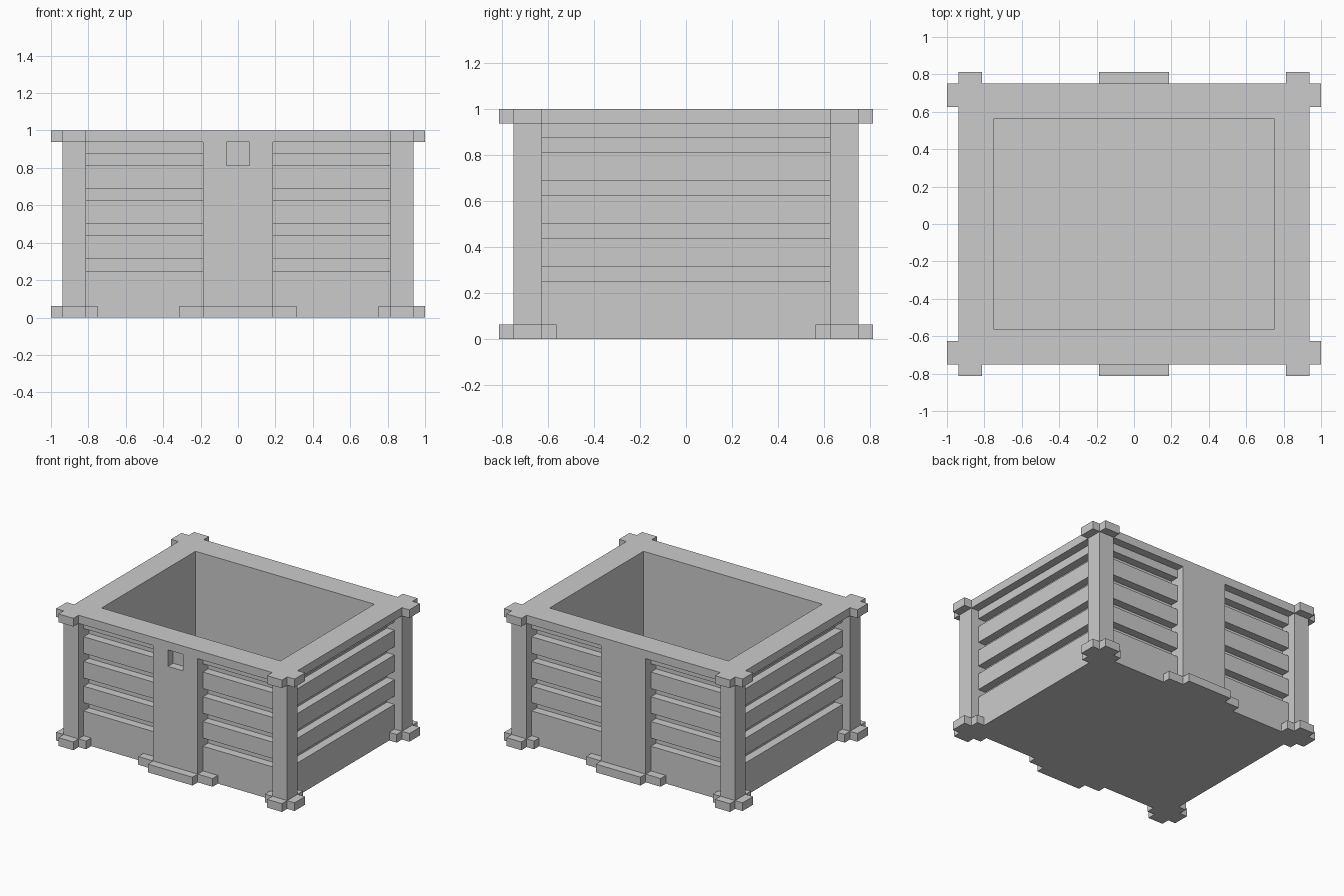
import bpy, bmesh
from mathutils import Vector

if "Cube" in bpy.data.objects:
    bpy.data.objects.remove(bpy.data.objects["Cube"])

U = 1 / 16  # the crate sits on a 1/16 unit grid; all sizes below are in grid units


def add_box(bm, lo, hi):
    lo, hi = Vector(lo) * U, Vector(hi) * U
    verts = bmesh.ops.create_cube(bm, size=1)["verts"]
    bmesh.ops.scale(bm, vec=hi - lo, verts=verts)
    bmesh.ops.translate(bm, vec=(lo + hi) / 2, verts=verts)


def make_object(name, bm, mirror=""):
    bmesh.ops.recalc_face_normals(bm, faces=bm.faces)
    mesh = bpy.data.meshes.new(name)
    bm.to_mesh(mesh)
    bm.free()
    obj = bpy.data.objects.new(name, mesh)
    bpy.context.collection.objects.link(obj)
    if mirror:
        mod = obj.modifiers.new("Mirror", "MIRROR")
        mod.use_axis = ["x" in mirror, "y" in mirror, False]
        mod.use_mirror_merge = False
    return obj


def boxes(name, spans, mirror=""):
    bm = bmesh.new()
    for lo, hi in spans:
        add_box(bm, lo, hi)
    return make_object(name, bm, mirror)


def faces_facing(bm, z):
    bm.normal_update()
    return [f for f in bm.faces if f.normal.z * z > 0.9]


# Inner tub: thin walls and a floor
bm = bmesh.new()
add_box(bm, (-13, -10, 0), (13, 10, 15))
top = faces_facing(bm, 1)
bmesh.ops.inset_region(bm, faces=top, thickness=U, use_even_offset=True)
well = bmesh.ops.extrude_discrete_faces(bm, faces=top)["faces"]
bmesh.ops.translate(bm, vec=(0, 0, -14 * U), verts=well[0].verts)
make_object("tub", bm)

# Top rim: flat rectangular ring
bm = bmesh.new()
add_box(bm, (-15, -12, 15), (15, 12, 16))
caps = faces_facing(bm, 1) + faces_facing(bm, -1)
bmesh.ops.inset_individual(bm, faces=caps, thickness=3 * U, use_even_offset=True)
inner_edges = [e for f in caps for e in f.edges]
bmesh.ops.delete(bm, geom=caps, context="FACES_ONLY")
bmesh.ops.bridge_loops(bm, edges=inner_edges)
make_object("top_rim", bm)

# Horizontal boards: a tall bottom board, three slats and a half slat under the rim
boards = [(0, 4), (5, 7), (8, 10), (11, 13), (14, 15)]
boxes("long_side_boards", [((3, 10, a), (13, 11, b)) for a, b in boards], "xy")
boxes("short_side_boards", [((13, -10, a), (14, 10, b)) for a, b in boards], "x")

# Corner posts with lugs on the rim and on the feet
boxes("corner_posts", [((13, 10, 0), (15, 12, 15))], "xy")
boxes("rim_lugs", [((15, 10, 15), (16, 12, 16)),
                   ((13, 12, 15), (15, 13, 16))], "xy")
boxes("corner_feet", [((15, 10, 0), (16, 12, 1)),
                      ((13, 12, 0), (15, 13, 1)),
                      ((12, 11, 0), (13, 12, 1)),
                      ((14, 9, 0), (15, 10, 1))], "xy")

# Centre panels, the front one with a square latch recess
boxes("back_panel", [((-3, 10, 0), (3, 12, 15))])
front = boxes("front_panel", [((-3, -12, 0), (3, -10, 15))])
cutter = boxes("latch_cutter", [((-1, -13, 13), (1, -11, 15.5))])
cutter.hide_render = True
cutter.display_type = "WIRE"
cut = front.modifiers.new("Latch", "BOOLEAN")
cut.operation = "DIFFERENCE"
cut.solver = "EXACT"
cut.object = cutter

# Stepped feet below the centre panels
boxes("centre_feet", [((-3, 12, 0), (3, 13, 1)),
                      ((3, 11, 0), (5, 12, 1)),
                      ((-5, 11, 0), (-3, 12, 1))], "y")
